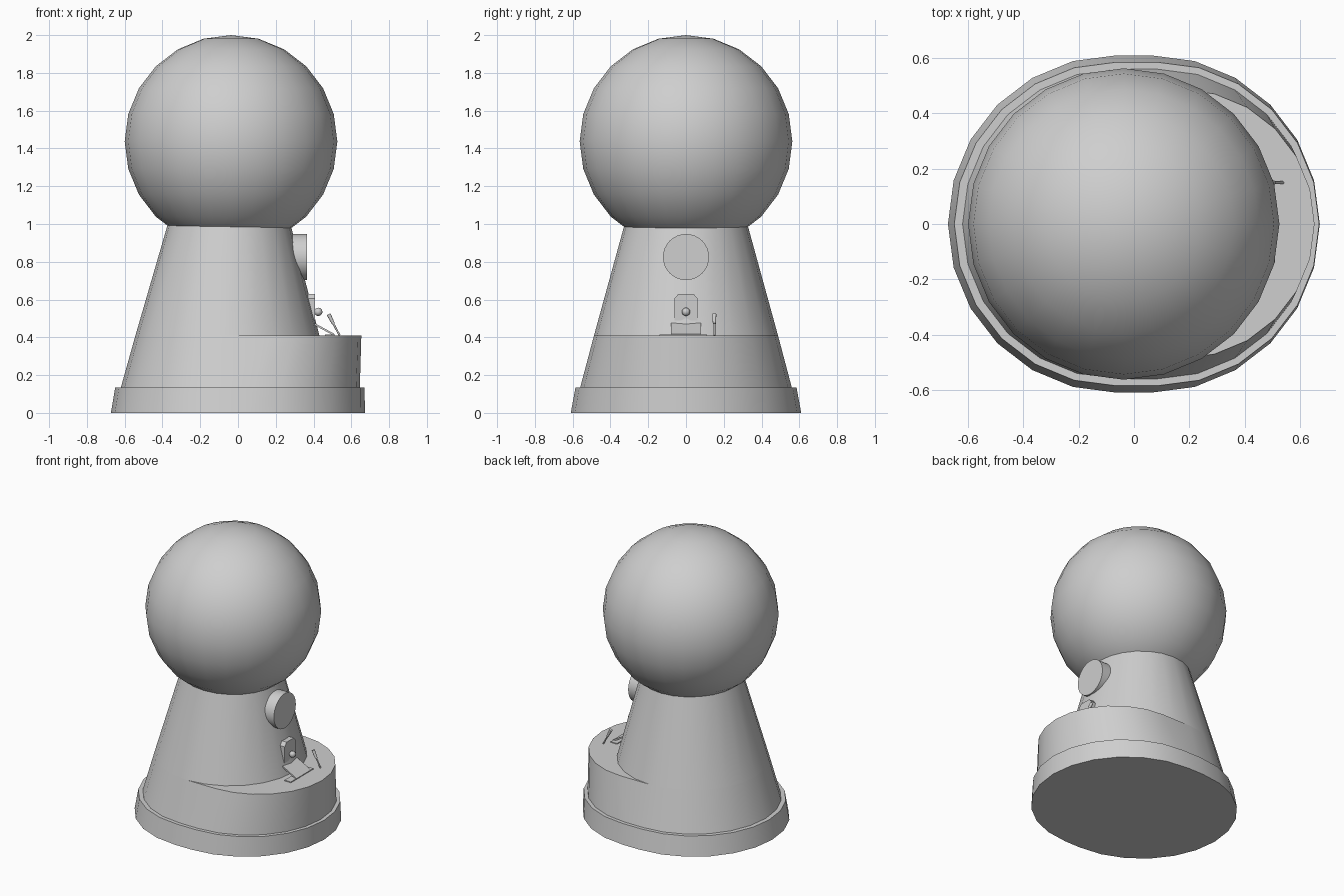
import bpy, bmesh, math
from mathutils import Vector

cube = bpy.data.objects.get("Cube")
if cube:
    bpy.data.objects.remove(cube, do_unlink=True)

GREY = (0.62, 0.62, 0.62, 1.0)
mat = bpy.data.materials.new("plain grey")
mat.use_nodes = True
mat.diffuse_color = GREY
mat.node_tree.nodes["Principled BSDF"].inputs["Base Color"].default_value = GREY

SEGMENTS = 24


def finish(name, bm, smooth=True):
    """Turn a bmesh into a named, shaded object."""
    bmesh.ops.recalc_face_normals(bm, faces=bm.faces)
    mesh = bpy.data.meshes.new(name)
    bm.to_mesh(mesh)
    bm.free()
    mesh.materials.append(mat)
    obj = bpy.data.objects.new(name, mesh)
    bpy.context.collection.objects.link(obj)
    if smooth:
        bpy.ops.object.select_all(action='DESELECT')
        obj.select_set(True)
        bpy.context.view_layer.objects.active = obj
        bpy.ops.object.shade_smooth_by_angle(angle=math.radians(30))
    return obj


def stadium_loft(name, rings):
    """Loft rings of (z, radius, back centre, front centre)."""
    bm = bmesh.new()
    half = SEGMENTS // 2
    loops = []
    for z, r, back, front in rings:
        loop = []
        for cx, start in ((front, -math.pi / 2), (back, math.pi / 2)):
            for i in range(half + 1):
                a = start + math.pi * i / half
                loop.append(bm.verts.new((cx + r * math.cos(a), r * math.sin(a), z)))
        loops.append(loop)
    for low, high in zip(loops, loops[1:]):
        for i in range(len(low)):
            j = (i + 1) % len(low)
            bm.faces.new((low[i], low[j], high[j], high[i]))
    bm.faces.new(loops[0])
    bm.faces.new(loops[-1])
    bmesh.ops.remove_doubles(bm, verts=bm.verts, dist=1e-5)
    return finish(name, bm)


def rod(name, start, end, r1, r2=None, sides=12):
    """Cylinder or cone between two points."""
    start, end = Vector(start), Vector(end)
    axis = end - start
    bm = bmesh.new()
    bmesh.ops.create_cone(bm, cap_ends=True, segments=sides, radius1=r1,
                          radius2=r1 if r2 is None else r2, depth=axis.length)
    obj = finish(name, bm)
    obj.rotation_euler = axis.to_track_quat('Z', 'Y').to_euler()
    obj.location = (start + end) / 2
    return obj


def ball(name, centre, radius, segments, rings):
    bm = bmesh.new()
    bmesh.ops.create_uvsphere(bm, u_segments=segments, v_segments=rings, radius=radius)
    obj = finish(name, bm)
    obj.location = centre
    return obj


def box(name, centre, size, tilt=0.0):
    bm = bmesh.new()
    bmesh.ops.create_cube(bm, size=1)
    bmesh.ops.scale(bm, vec=size, verts=bm.verts)
    obj = finish(name, bm, smooth=False)
    obj.location = centre
    obj.rotation_euler.y = tilt
    return obj


# Foot, dispensing tray and tapered pedestal
stadium_loft("foot", [(0, 0.61, -0.063, 0.062), (0.135, 0.585, -0.065, 0.085)])
stadium_loft("tray", [(0.135, 0.56, -0.06, 0.085), (0.41, 0.487, -0.056, 0.166)])
stadium_loft("pedestal", [(0.41, 0.487, -0.056, -0.056), (0.995, 0.326, -0.047, -0.047)])

# Globe
ball("globe", (-0.037, 0, 1.437), 0.563, SEGMENTS, 12)

# Round disc on the pedestal
rod("dial", (0.18, 0, 0.825), (0.365, 0, 0.825), 0.122, sides=32)

# Slot plate with clipped top corners
bm = bmesh.new()
profile = [(-0.062, 0.49), (0.062, 0.49), (0.062, 0.605), (0.04, 0.63),
           (-0.04, 0.63), (-0.062, 0.605)]
face = bm.faces.new([bm.verts.new((0.32, y, z)) for y, z in profile])
extruded = bmesh.ops.extrude_face_region(bm, geom=[face])["geom"]
bmesh.ops.translate(bm, vec=(0.087, 0, 0),
                    verts=[g for g in extruded if isinstance(g, bmesh.types.BMVert)])
finish("slot_plate", bm, smooth=False)
ball("knob", (0.425, 0, 0.535), 0.022, 12, 8)

# Sloping chute flap and the thin plate beneath it
box("chute_flap", (0.455, 0, 0.443), (0.125, 0.16, 0.01), math.atan2(0.06, 0.11))
box("chute_sill", (0.485, -0.015, 0.412), (0.05, 0.25, 0.008))

# Lever with a thicker grip
rod("lever_stem", (0.538, 0.15, 0.41), (0.498, 0.15, 0.485), 0.005)
rod("lever_grip", (0.505, 0.15, 0.472), (0.48, 0.15, 0.522), 0.008, 0.011)
